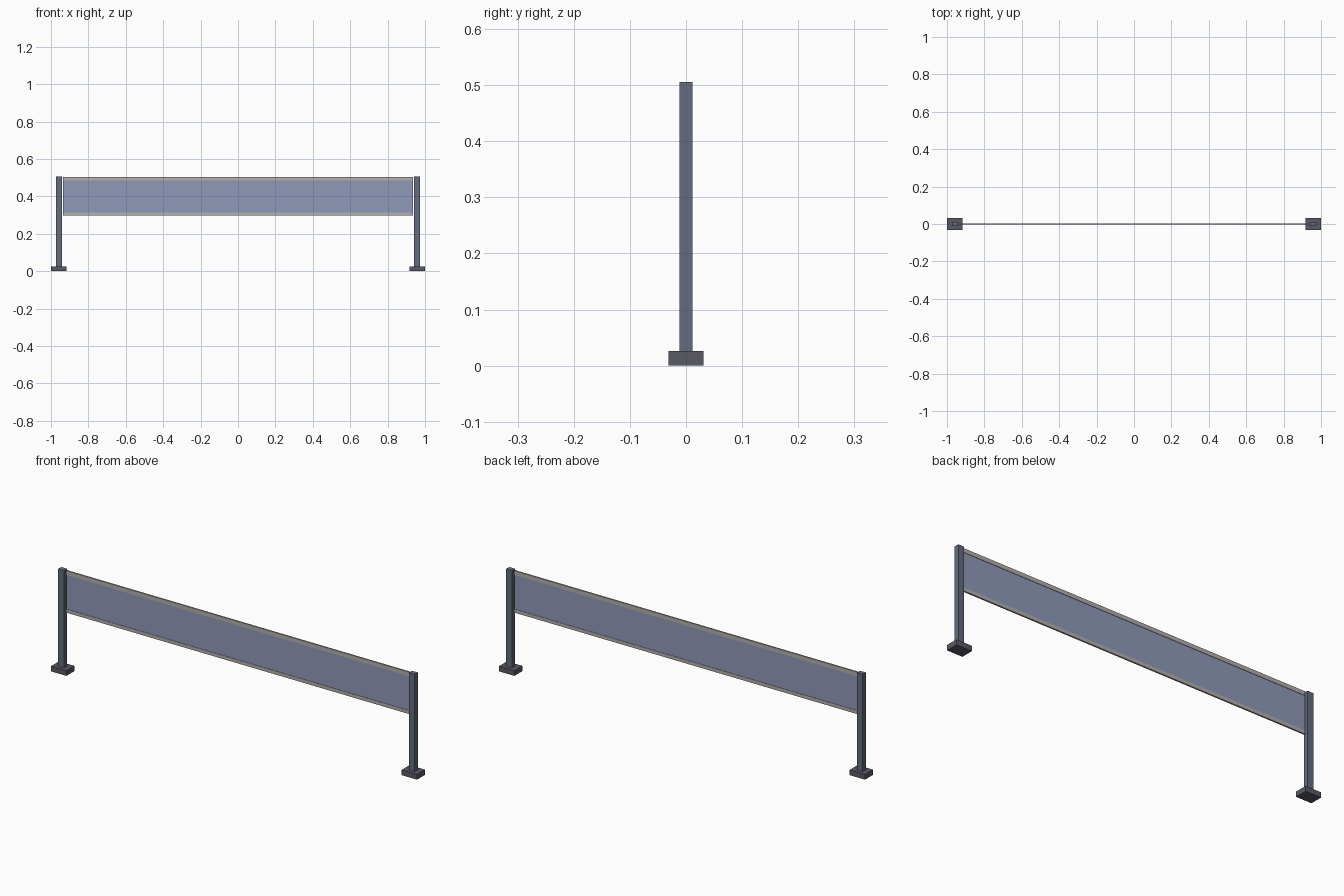
import bpy

if "Cube" in bpy.data.objects:
    bpy.data.objects.remove(bpy.data.objects["Cube"])


def material(name, color):
    m = bpy.data.materials.new(name)
    m.diffuse_color = color
    m.use_nodes = True
    m.node_tree.nodes["Principled BSDF"].inputs["Base Color"].default_value = m.diffuse_color
    return m


def box(name, x, y, z, mat):
    """Box from (min, max) ranges on each axis."""
    bpy.ops.mesh.primitive_cube_add(
        size=1, location=[(a + b) / 2 for a, b in (x, y, z)])
    ob = bpy.context.object
    ob.name = name
    ob.scale = [b - a for a, b in (x, y, z)]
    bpy.ops.object.transform_apply(location=False, rotation=False, scale=True)
    ob.data.materials.append(mat)
    return ob


dark = material("dark_metal", (0.10, 0.10, 0.13, 1))
steel = material("post_metal", (0.13, 0.15, 0.21, 1))
tape = material("edge_tape", (0.45, 0.44, 0.42, 1))
blue = material("net_blue", (0.28, 0.32, 0.48, 1))

# Posts and feet, mirrored left and right
for side, s in (("left", -1), ("right", 1)):
    box(side + "_foot", sorted((s * 0.916, s)), (-0.031, 0.031), (0, 0.026), dark)
    box(side + "_post", sorted((s * 0.942, s * 0.974)), (-0.012, 0.012),
        (0.026, 0.506), steel)

# Net panel with a slightly thicker band along the top and bottom
box("net_panel", (-0.936, 0.936), (-0.002, 0.002), (0.314, 0.484), blue)
box("top_band", (-0.936, 0.936), (-0.004, 0.004), (0.484, 0.504), tape)
box("bottom_band", (-0.936, 0.936), (-0.004, 0.004), (0.297, 0.314), tape)
